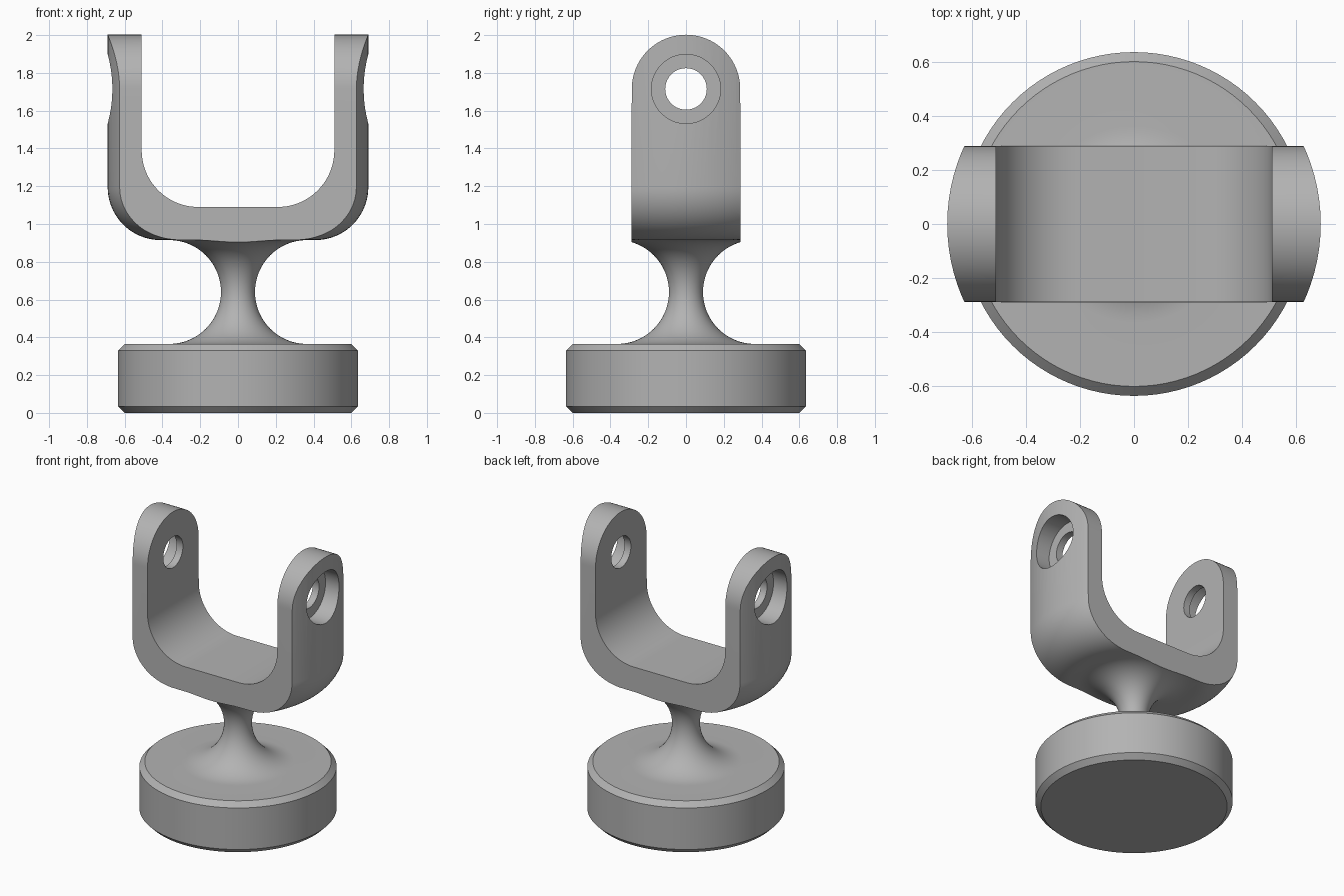
import bpy, bmesh, math
from mathutils import Vector, Matrix

if "Cube" in bpy.data.objects:
    bpy.data.objects.remove(bpy.data.objects["Cube"])

grey = bpy.data.materials.new("plain grey")
grey.use_nodes = True
colour = (0.45, 0.45, 0.45, 1)
grey.diffuse_color = colour
grey.node_tree.nodes["Principled BSDF"].inputs["Base Color"].default_value = colour

HALF = 0.29      # half depth of the fork
PIN_Z = 1.715    # height of the pin holes
NECK = 0.275     # radius of the neck's concave sweep


def arc(cx, cz, r, start, end, n=20):
    """Points on an arc, angles in degrees."""
    steps = [math.radians(start + (end - start) * i / n) for i in range(n + 1)]
    return [(cx + r * math.cos(a), cz + r * math.sin(a)) for a in steps]


def make_object(name, bm):
    bmesh.ops.recalc_face_normals(bm, faces=bm.faces)
    mesh = bpy.data.meshes.new(name)
    bm.to_mesh(mesh)
    bm.free()
    ob = bpy.data.objects.new(name, mesh)
    bpy.context.collection.objects.link(ob)
    mesh.materials.append(grey)
    return ob


def lathe(name, profile, segments):
    bm = bmesh.new()
    verts = [bm.verts.new((r, 0, z)) for r, z in profile]
    edges = [bm.edges.new(pair) for pair in zip(verts, verts[1:])]
    bmesh.ops.spin(bm, geom=verts + edges, cent=(0, 0, 0), axis=(0, 0, 1),
                   angle=math.tau, steps=segments, use_duplicate=False)
    bmesh.ops.remove_doubles(bm, verts=bm.verts, dist=0.0001)
    return make_object(name, bm)


def prism(name, outline, along, low, high):
    """Extrude an outline along x (outline is y, z) or along y (outline is x, z)."""
    bm = bmesh.new()
    place = (lambda p: (low, p[0], p[1])) if along == "x" else (lambda p: (p[0], low, p[1]))
    face = bm.faces.new([bm.verts.new(place(p)) for p in outline])
    new = bmesh.ops.extrude_face_region(bm, geom=[face])["geom"]
    step = (high - low, 0, 0) if along == "x" else (0, high - low, 0)
    bmesh.ops.translate(bm, vec=step, verts=[v for v in new if isinstance(v, bmesh.types.BMVert)])
    ob = make_object(name, bm)
    ob.hide_render = True
    return ob


def cut(ob, cutter, operation="DIFFERENCE"):
    mod = ob.modifiers.new("cut", "BOOLEAN")
    mod.operation, mod.object, mod.solver = operation, cutter, "EXACT"
    bpy.context.view_layer.objects.active = ob
    bpy.ops.object.modifier_apply(modifier=mod.name)
    bpy.data.objects.remove(cutter)


# Turned blank: chamfered base, waisted neck and round fork body
profile = [(0, 0), (0.6, 0), (0.635, 0.035), (0.635, 0.33), (0.6, 0.365)]
profile += arc(0.365, 0.64, NECK, 270, 90, 32)
profile += arc(0.41, 1.195, 0.28, 270, 360)
profile += [(0.69, 2.1), (0, 2.1)]
fork = lathe("swivel_fork", profile, 96)

# Trim the fork to a slab with round arm tops, leaving the base whole
slab = [(-1, -0.1), (1, -0.1), (1, 0.64), (HALF, 0.64)]
slab += arc(0, PIN_Z, HALF - 0.003, 0, 180, 40) + [(-HALF, 0.64), (-1, 0.64)]
cut(fork, prism("slab_trim", slab, "x", -1, 1), "INTERSECT")

# Open the space between the arms
opening = [(-0.51, 2.3)] + arc(-0.21, 1.39, 0.3, 180, 270) + arc(0.21, 1.39, 0.3, 270, 360)
cut(fork, prism("opening", opening + [(0.51, 2.3)], "y", -1, 1))

# Pin holes with a counterbore on the outer side of each arm
cut(fork, prism("pin_hole", arc(0, PIN_Z, 0.11, 0, 351, 39), "x", -1, 1))
for low, high in ((0.56, 1), (-1, -0.56)):
    cut(fork, prism("counterbore", arc(0, PIN_Z, 0.183, 0, 354, 59), "x", low, high))

bpy.ops.object.select_all(action="DESELECT")
fork.select_set(True)
bpy.context.view_layer.objects.active = fork
bpy.ops.object.shade_smooth_by_angle(angle=math.radians(30))
